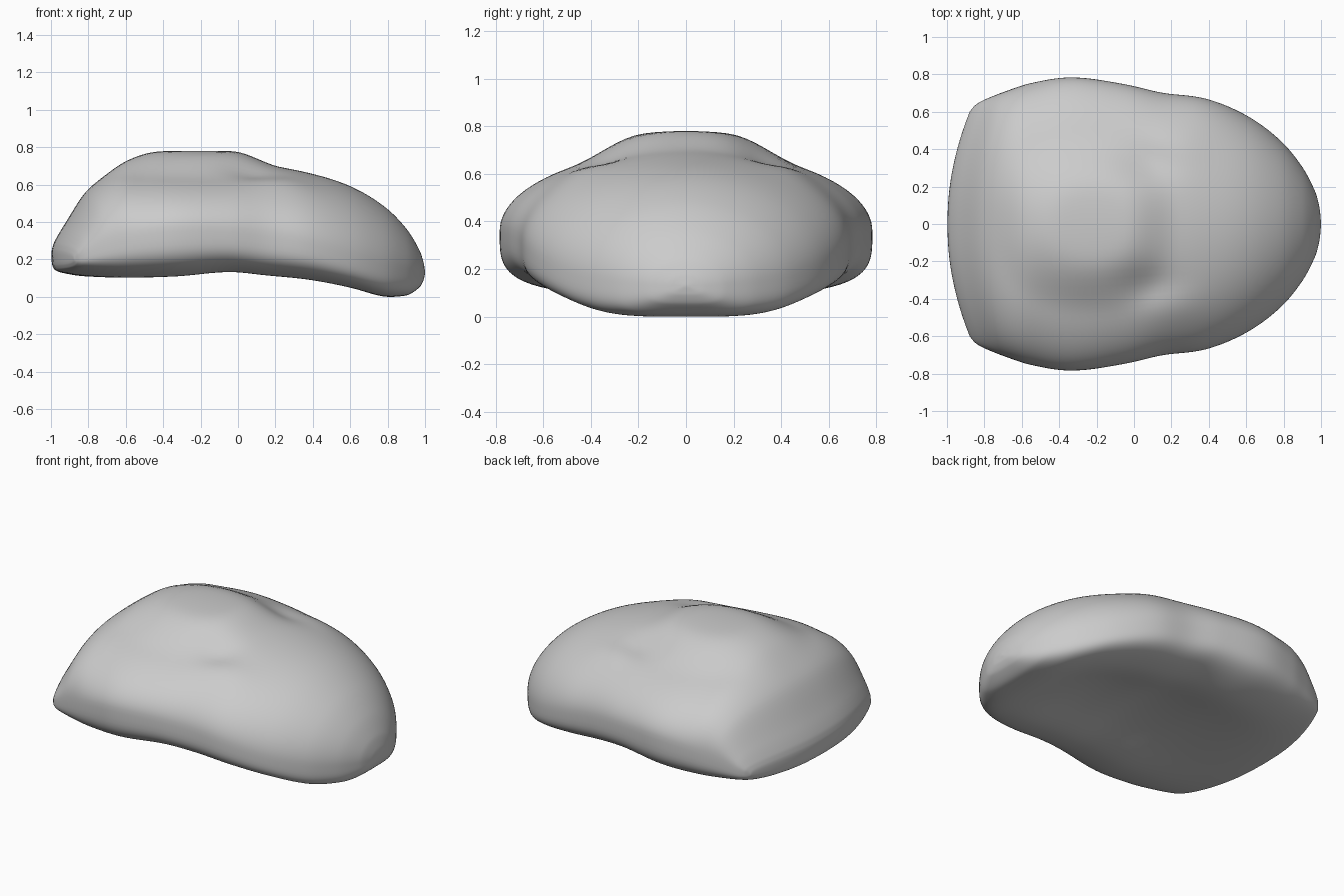
import bpy, bmesh
from math import cos, sin, pi, exp, copysign

if "Cube" in bpy.data.objects:
    bpy.data.objects.remove(bpy.data.objects["Cube"])

# Stations along the length: x, half width, rim height, top, bottom, end sweep
STATIONS = [
    (-1.00, .600, .205, .240, .175, .125),
    (-.985, .635, .220, .290, .145, .125),
    (-.93, .665, .240, .385, .125, .11),
    (-.80, .708, .285, .578, .105, .08),
    (-.60, .753, .330, .690, .092, .03),
    (-.33, .785, .360, .700, .095, .00),
    (-.05, .748, .355, .700, .120, .00),
    (.15, .702, .330, .702, .102, .00),
    (.38, .672, .290, .662, .080, .00),
    (.60, .582, .225, .592, .042, .00),
    (.78, .450, .175, .485, .001, .00),
    (.90, .305, .150, .365, .006, .00),
    (.97, .170, .135, .250, .050, .00),
    (.993, .080, .130, .180, .090, .00),
    (1.00, .006, .130, .134, .126, .00),
]
STEPS, RING = 7, 112


def spline(k, f):
    # Catmull-Rom with slopes scaled to the uneven x spacing
    n = len(STATIONS)
    a, b = STATIONS[k], STATIONS[k + 1]
    h = b[0] - a[0]

    def slope(i, c):
        lo, hi = max(i - 1, 0), min(i + 1, n - 1)
        return (STATIONS[hi][c] - STATIONS[lo][c]) / (STATIONS[hi][0] - STATIONS[lo][0])

    out = [a[0] + f * h]
    for c in range(1, 6):
        m0, m1 = slope(k, c) * h, slope(k + 1, c) * h
        d = b[c] - a[c]
        lim = 3 * abs(d)
        m0, m1 = (max(-lim, min(lim, m)) for m in (m0, m1))
        out.append(a[c] + f * m0 + f * f * (3 * d - 2 * m0 - m1) + f ** 3 * (m0 + m1 - 2 * d))
    return out


def ramp(v, a, b):
    t = max(0, min(1, (v - a) / (b - a)))
    return t * t * (3 - 2 * t)


def power(v, p):
    return copysign(abs(v) ** p, v)


def surface_point(st, t):
    x, w, mid, top, bot, sweep = st
    c, s = cos(t), sin(t)
    if s >= 0:
        # upper side: elliptical, boxier towards the back
        p = 1 - .3 * ramp(-x, .5, .95)
        y = w * power(c, p)
        z = mid + (top - mid) * s ** p
        # rounded crown and the grooves on either side of it
        dx = abs(x + .2) / (.42 if x > -.2 else .56)
        d = (dx ** 2.5 + (abs(y) / .48) ** 2.5) ** .4
        z += .08 * (1 - ramp(d, .38, 1.02))
        z -= .028 * exp(-((x - .08) / .17) ** 2 - ((abs(y) - .33) / .09) ** 2)
        z += .014 * exp(-((x - .24) / .14) ** 2 - ((abs(y) - .42) / .12) ** 2)
    else:
        # squarer underside with a shallow hollow
        y = w * power(c, .52)
        z = mid - (mid - bot) * abs(s) ** .52
        hollow = max(0, 1 - (y / (.68 * w)) ** 2) ** 2
        z += .06 * hollow * ramp(x, -.9, -.2) * ramp(-x, -.78, -.25)
    return (x + sweep * (y / .61) ** 2, y, z)


# Loft the rings into one closed shell
bm = bmesh.new()
sections = [spline(k, i / STEPS) for k in range(len(STATIONS) - 1) for i in range(STEPS)]
sections.append(list(STATIONS[-1]))
rings = [[bm.verts.new(surface_point(s, 2 * pi * j / RING)) for j in range(RING)] for s in sections]
for a, b in zip(rings, rings[1:]):
    for j in range(RING):
        k = (j + 1) % RING
        bm.faces.new((a[j], a[k], b[k], b[j]))

# Close the ends with strips running across the width
for r in (rings[0], rings[-1]):
    half = RING // 2
    bm.faces.new((r[0], r[1], r[-1]))
    for j in range(1, half - 1):
        bm.faces.new((r[j], r[j + 1], r[RING - j - 1], r[RING - j]))
    bm.faces.new((r[half - 1], r[half], r[half + 1]))
bmesh.ops.recalc_face_normals(bm, faces=bm.faces)
for f in bm.faces:
    f.smooth = True

mesh = bpy.data.meshes.new("domed_shell")
bm.to_mesh(mesh)
bm.free()
shell = bpy.data.objects.new("domed_shell", mesh)
bpy.context.collection.objects.link(shell)

# Soften the creases left by the loft
relax = shell.modifiers.new("relax", 'SMOOTH')
relax.factor = .5
relax.iterations = 6
